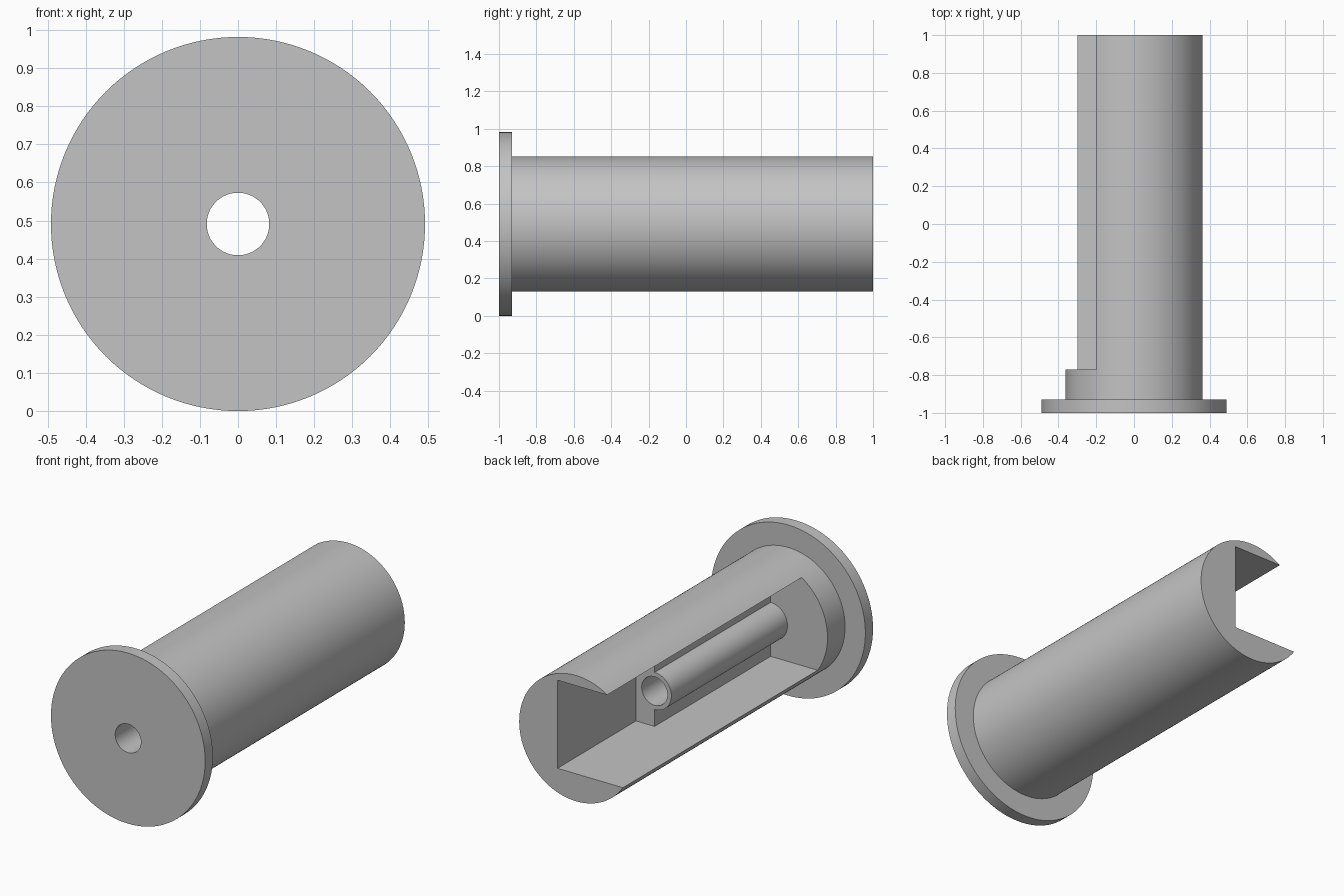
import bpy
import bmesh
from math import pi, sin, cos, radians
from mathutils import Matrix, Vector

cube = bpy.data.objects.get("Cube")
if cube:
    bpy.data.objects.remove(cube, do_unlink=True)

AXIS_Z = 0.491        # height of the sleeve axis
FLANGE_R, BARREL_R, TUBE_R, BORE_R = 0.491, 0.362, 0.107, 0.082
FRONT, FLANGE_BACK, POCKET_START, TUBE_END, BACK = -1, -0.93, -0.77, 0.286, 1
FLOOR, CEILING = -0.204, 0.303   # pocket walls, relative to the axis
DEEP_X = 0.118                   # deepest pocket wall

grey = bpy.data.materials.new("plain grey")
grey.use_nodes = True
colour = (0.55, 0.55, 0.55, 1)
grey.diffuse_color = colour
grey.node_tree.nodes["Principled BSDF"].inputs["Base Color"].default_value = colour


def finish(name, bm):
    """Turn a bmesh built around the y axis into an object at axis height."""
    bmesh.ops.translate(bm, verts=bm.verts, vec=(0, 0, AXIS_Z))
    bmesh.ops.recalc_face_normals(bm, faces=bm.faces)
    mesh = bpy.data.meshes.new(name)
    bm.to_mesh(mesh)
    bm.free()
    mesh.materials.append(grey)
    obj = bpy.data.objects.new(name, mesh)
    bpy.context.collection.objects.link(obj)
    return obj


def lathe(name, profile, steps=128):
    """Spin a closed (radius, y) profile about the y axis."""
    bm = bmesh.new()
    verts = [bm.verts.new((r, y, 0)) for r, y in profile]
    edges = [bm.edges.new((a, b)) for a, b in zip(verts, verts[1:] + verts[:1])]
    bmesh.ops.spin(bm, geom=verts + edges, cent=(0, 0, 0), axis=(0, 1, 0),
                   angle=2 * pi, steps=steps)
    bmesh.ops.remove_doubles(bm, verts=bm.verts, dist=1e-5)
    return finish(name, bm)


def prism(name, outline, y0, y1):
    """Extrude an (x, z) outline along y."""
    bm = bmesh.new()
    face = bm.faces.new([bm.verts.new((x, y0, z)) for x, z in outline])
    new = bmesh.ops.extrude_face_region(bm, geom=[face])["geom"]
    bmesh.ops.translate(bm, vec=(0, y1 - y0, 0),
                        verts=[v for v in new if isinstance(v, bmesh.types.BMVert)])
    return finish(name, bm)


# Flange, barrel and bore in one turned piece
sleeve = lathe("flanged_sleeve", [
    (BORE_R, FRONT), (FLANGE_R, FRONT), (FLANGE_R, FLANGE_BACK),
    (BARREL_R, FLANGE_BACK), (BARREL_R, BACK), (BORE_R, BACK)])

# Side pocket that leaves the half-round tube standing on its web
arc = [(-TUBE_R * cos(a), TUBE_R * sin(a))
       for a in (radians(-90 + 180 * i / 48) for i in range(49))]
tube_pocket = prism("tube_pocket_cutter",
                    [(-1, FLOOR), (0, FLOOR)] + arc + [(0, CEILING), (-1, CEILING)],
                    POCKET_START, TUBE_END + 0.2)

# Deeper pocket, open at the back end
deep_pocket = prism("deep_pocket_cutter",
                    [(-1.1, FLOOR), (DEEP_X, FLOOR), (DEEP_X, CEILING), (-1.1, CEILING)],
                    TUBE_END, BACK + 0.1)

bpy.context.view_layer.objects.active = sleeve
for cutter in (tube_pocket, deep_pocket):
    cutter.hide_render = True
    mod = sleeve.modifiers.new(cutter.name, 'BOOLEAN')
    mod.operation = 'DIFFERENCE'
    mod.solver = 'EXACT'
    mod.object = cutter
    bpy.ops.object.modifier_apply(modifier=mod.name)
    bpy.data.objects.remove(cutter, do_unlink=True)

# Smooth round walls, crisp edges
bpy.ops.object.select_all(action='DESELECT')
sleeve.select_set(True)
bpy.ops.object.shade_smooth_by_angle(angle=radians(25))
